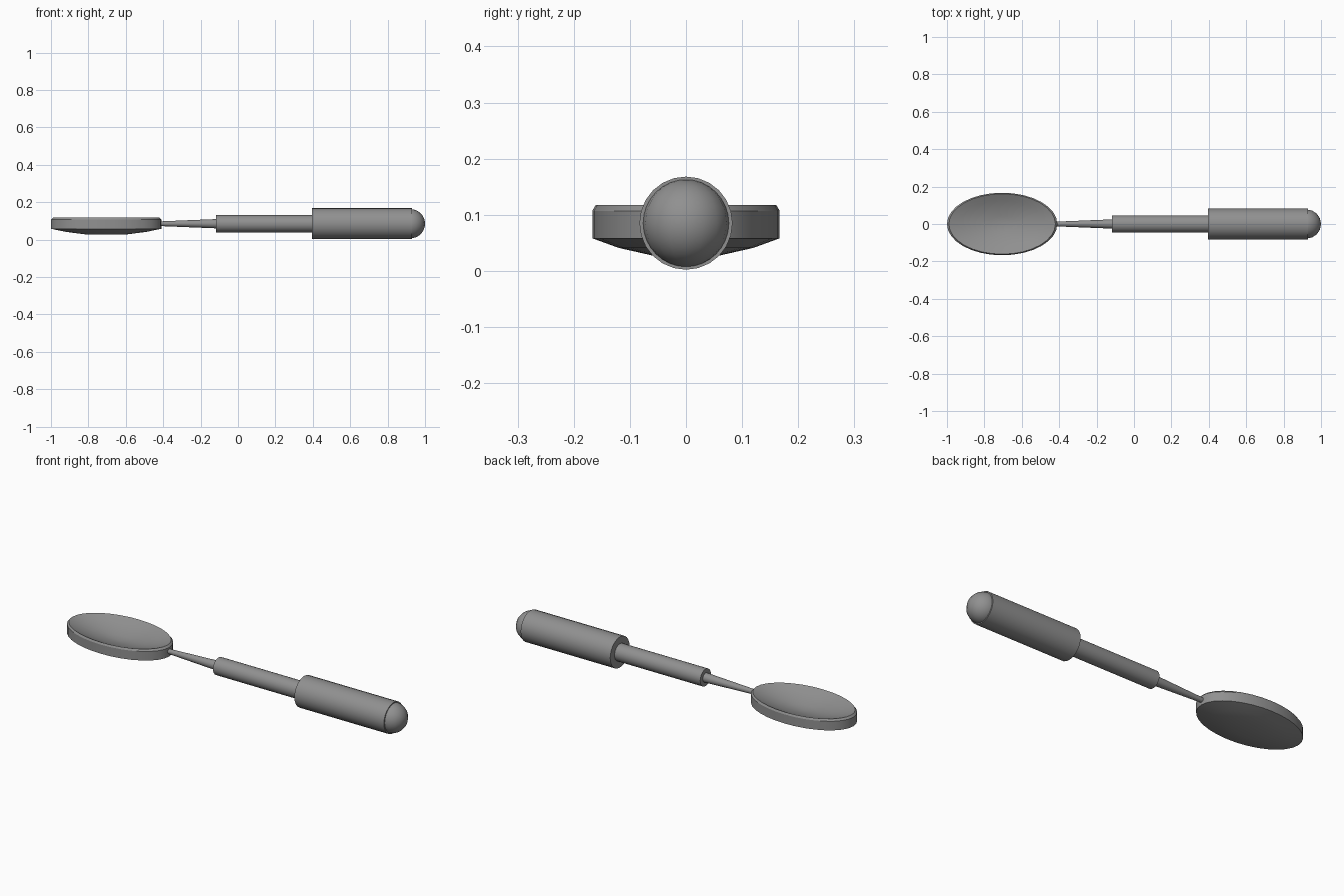
import bpy, bmesh, math
from mathutils import Matrix

if "Cube" in bpy.data.objects:
    bpy.data.objects.remove(bpy.data.objects["Cube"])

grey = bpy.data.materials.new("plain grey")
grey.diffuse_color = (0.28, 0.28, 0.28, 1)
grey.use_nodes = True
grey.node_tree.nodes["Principled BSDF"].inputs["Base Color"].default_value = grey.diffuse_color
AXIS_Z = 0.085


def finish(ob, angle=30):
    ob.data.materials.append(grey)
    bpy.ops.object.select_all(action='DESELECT')
    ob.select_set(True)
    bpy.context.view_layer.objects.active = ob
    bpy.ops.object.shade_smooth_by_angle(angle=math.radians(angle))


def rod(name, x0, x1, r0, r1, sides=24):
    """Round rod along x, from radius r0 at x0 to r1 at x1."""
    bpy.ops.mesh.primitive_cone_add(vertices=sides, radius1=r0, radius2=r1, depth=x1 - x0)
    ob = bpy.context.object
    ob.name = name
    ob.data.transform(Matrix.Translation(((x0 + x1) / 2, 0, AXIS_Z))
                      @ Matrix.Rotation(math.pi / 2, 4, 'Y'))
    finish(ob)


def oval_bowl(name, cx, rx, ry, profile, bottom, inside, sides=32):
    """Stack of oval rings (scale, z), closed by a centre point at both ends."""
    bm = bmesh.new()
    rings = []
    for s, z in profile:
        rings.append([bm.verts.new((cx + rx * s * math.cos(a), ry * s * math.sin(a), z))
                      for a in (2 * math.pi * i / sides for i in range(sides))])
    low, top = bm.verts.new((cx, 0, bottom)), bm.verts.new((cx, 0, inside))
    for i in range(sides):
        j = (i + 1) % sides
        bm.faces.new((low, rings[0][j], rings[0][i]))
        for a, b in zip(rings, rings[1:]):
            bm.faces.new((a[i], a[j], b[j], b[i]))
        bm.faces.new((rings[-1][i], rings[-1][j], top))
    bmesh.ops.recalc_face_normals(bm, faces=bm.faces)
    me = bpy.data.meshes.new(name)
    bm.to_mesh(me)
    bm.free()
    ob = bpy.data.objects.new(name, me)
    bpy.context.collection.objects.link(ob)
    finish(ob)


# Oval bowl: curved underside, upright wall, bevelled rim, shallow hollow
oval_bowl("bowl", -0.705, 0.295, 0.167,
          [(0.35, 0.027), (0.72, 0.041), (1, 0.058), (1, 0.107), (0.965, 0.117),
           (0.94, 0.115), (0.75, 0.098), (0.5, 0.082), (0.25, 0.071)],
          0.027, 0.065)

# Tapered neck, shaft and thick grip
rod("neck", -0.43, -0.11, 0.012, 0.025, 16)
rod("shaft", -0.117, 0.397, 0.046, 0.046)
rod("grip", 0.395, 0.93, 0.083, 0.083)

# Rounded end of the grip
bpy.ops.mesh.primitive_uv_sphere_add(segments=16, ring_count=16, radius=0.078,
                                     location=(0.922, 0, AXIS_Z))
cap = bpy.context.object
cap.name = "end_cap"
finish(cap, 40)
